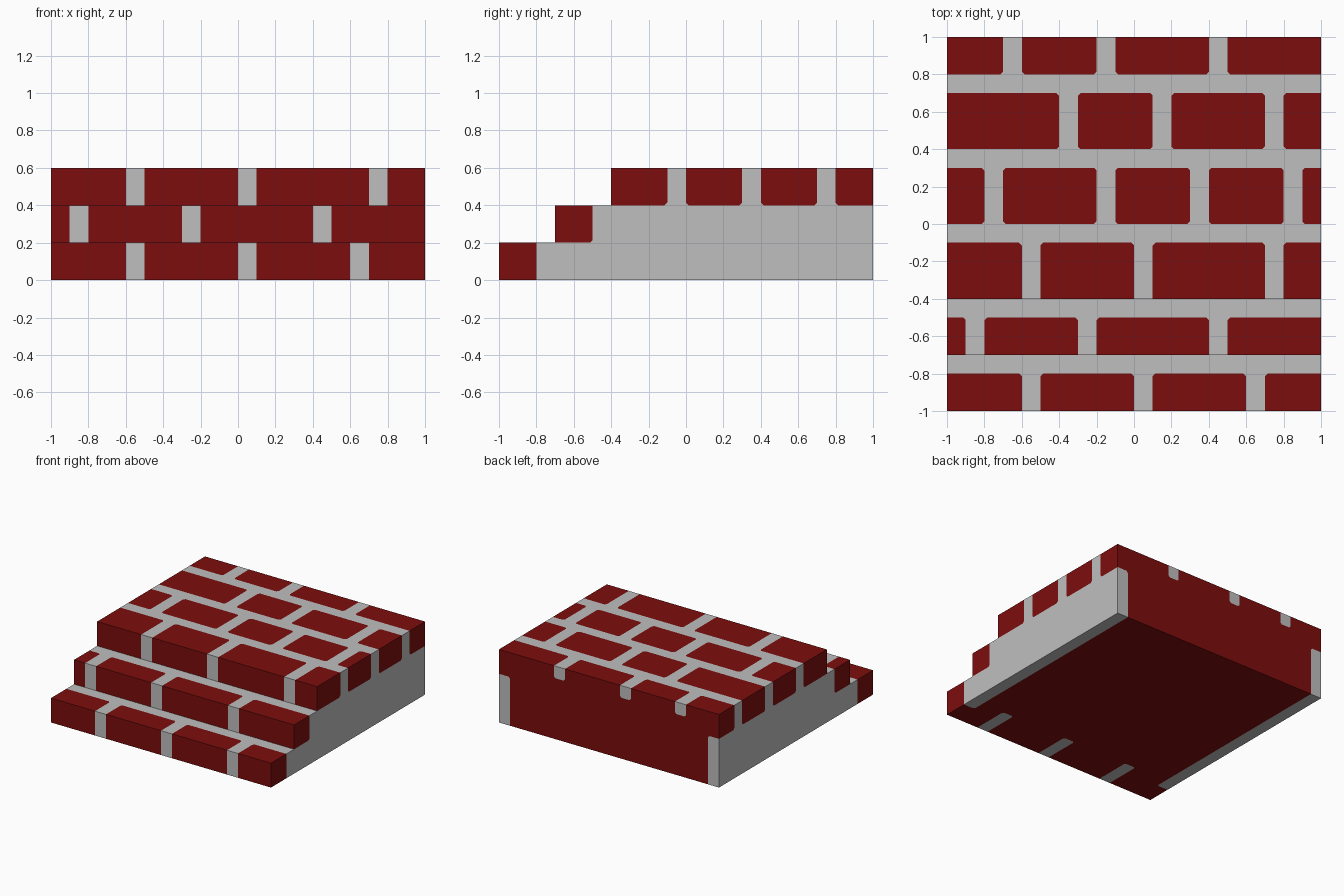
import bpy
import bmesh
from mathutils import Vector

if "Cube" in bpy.data.objects:
    bpy.data.objects.remove(bpy.data.objects["Cube"], do_unlink=True)

U = 0.1                 # grid unit; cells count from x = -1, y = -1, z = 0
N = 20                  # cells across the width and depth
CHAMFER = 0.014         # cut corners of the bricks
MORTAR, BRICK = 0, 1


def make_material(name, colour):
    mat = bpy.data.materials.new(name)
    mat.use_nodes = True
    mat.diffuse_color = colour
    bsdf = next(n for n in mat.node_tree.nodes if n.type == 'BSDF_PRINCIPLED')
    bsdf.inputs["Base Color"].default_value = colour
    bsdf.inputs["Roughness"].default_value = 0.8
    return mat


# Brick courses: first y cell, end y cell, first z cell, end z cell, joint positions in x
COURSES = [
    (0, 2, 0, 2, (4, 10, 16)),       # lower step
    (3, 5, 2, 4, (1, 7, 14)),        # middle step
    (6, 9, 4, 6, (4, 10, 17)),       # top landing, front to back
    (10, 13, 4, 6, (2, 8, 13, 18)),
    (14, 17, 4, 6, (6, 11, 17)),
    (18, 20, 4, 6, (3, 8, 14)),
]

# Every brick as a box of cells: x0, x1, y0, y1, z0, z1
bricks = []
for y0, y1, z0, z1, joints in COURSES:
    starts = [0] + [j + 1 for j in joints]
    ends = list(joints) + [N]
    for x0, x1 in zip(starts, ends):
        bricks.append((x0, x1, y0, y1, z0, z1))
        if z0 == 0:              # lower bricks run on under the step
            bricks.append((max(x0, 1), min(x1, N - 1), y1, y1 + 1, 0, 1))
bricks.append((1, N - 1, 3, N, 0, 1))        # underside slab
bricks.append((1, N - 1, N - 1, N, 0, 5))    # back wall slab


def in_steps(x, y, z):
    """True for cells inside the three-step body."""
    return 0 <= x < N and y < N and 0 <= z < 6 and y >= 3 * (z // 2)


def cell_material(x, y, z):
    for x0, x1, y0, y1, z0, z1 in bricks:
        if x0 <= x < x1 and y0 <= y < y1 and z0 <= z < z1:
            return BRICK
    return MORTAR


def add_side(bm, cell, axis, sign):
    """One outer face of a cell, coloured like the cell."""
    centre = Vector(cell) + Vector((0.5, 0.5, 0.5))
    normal, a, b = Vector(), Vector(), Vector()
    normal[axis] = sign * 0.5
    a[(axis + 1) % 3] = 0.5
    b[(axis + 2) % 3] = 0.5 * sign
    corners = [centre + normal + p for p in (-a - b, a - b, a + b, b - a)]
    face = bm.faces.new([bm.verts.new(c * U - Vector((1, 1, 0))) for c in corners])
    face.material_index = cell_material(*cell)


# Outer shell of the steps
bm = bmesh.new()
for x in range(N):
    for y in range(N):
        for z in range(6):
            if not in_steps(x, y, z):
                continue
            for axis in range(3):
                for sign in (-1, 1):
                    beside = [x, y, z]
                    beside[axis] += sign
                    if not in_steps(*beside):
                        add_side(bm, (x, y, z), axis, sign)
bmesh.ops.remove_doubles(bm, verts=bm.verts[:], dist=0.001)
bmesh.ops.recalc_face_normals(bm, faces=bm.faces[:])

# Chamfer the painted corners that lie within a flat surface
corner_verts = {MORTAR: [], BRICK: []}
for v in bm.verts:
    faces = v.link_faces
    if len(faces) == 4 and all(f.normal.dot(faces[0].normal) > 0.99 for f in faces):
        red = sum(f.material_index for f in faces)
        if red == 1:
            corner_verts[MORTAR].append(v)
        elif red == 3:
            corner_verts[BRICK].append(v)
for index, verts in corner_verts.items():
    bmesh.ops.bevel(bm, geom=verts, offset=CHAMFER, offset_type='OFFSET',
                    segments=1, profile=0.5, affect='VERTICES',
                    clamp_overlap=True, material=index)

mesh = bpy.data.meshes.new("brick_steps")
bm.to_mesh(mesh)
bm.free()
mesh.materials.append(make_material("mortar grey", (0.52, 0.52, 0.52, 1)))
mesh.materials.append(make_material("brick red", (0.205, 0.004, 0.004, 1)))
steps = bpy.data.objects.new("brick_steps", mesh)
bpy.context.collection.objects.link(steps)
